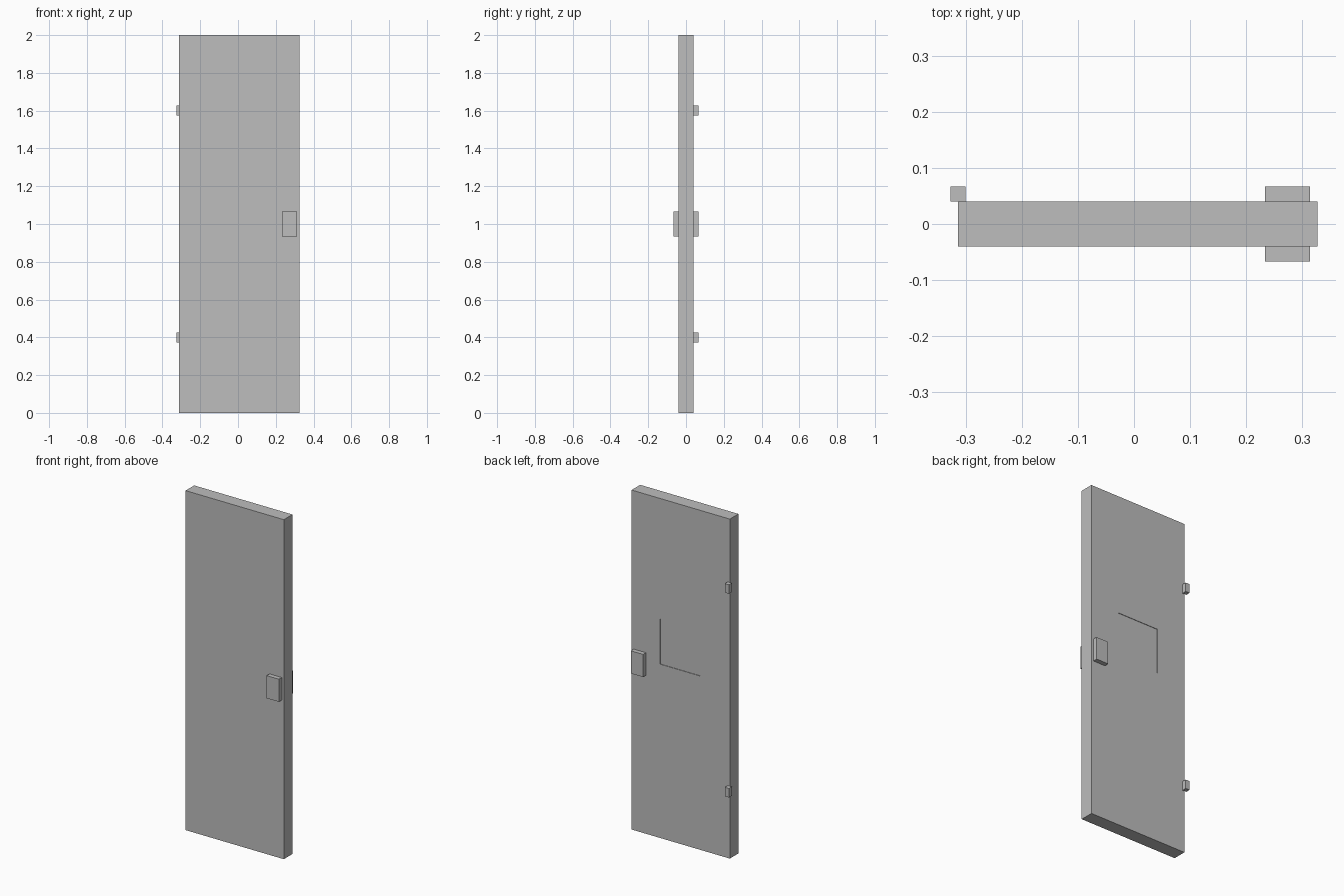
import bpy

default = bpy.data.objects.get("Cube")
if default:
    bpy.data.objects.remove(default, do_unlink=True)

grey = bpy.data.materials.new("plain grey")
grey.use_nodes = True
colour = (0.51, 0.51, 0.51, 1)
grey.diffuse_color = colour
grey.node_tree.nodes["Principled BSDF"].inputs["Base Color"].default_value = colour


def box(name, centre, size):
    bpy.ops.mesh.primitive_cube_add(size=1, location=centre)
    obj = bpy.context.object
    obj.name = name
    obj.scale = size
    bpy.ops.object.transform_apply(location=False, rotation=False, scale=True)
    obj.data.materials.append(grey)
    return obj


UNIT = 2 / 75            # door is 75 units tall, 24 wide and 3 thick
DOOR_X = UNIT / 4
BACK = 1.5 * UNIT

# Door slab
door = box("door", (DOOR_X, 0, 1), (24 * UNIT, 3 * UNIT, 2))

# Shallow square recess in the back
cutter = box("recess_cutter", (DOOR_X, BACK, 1.157), (10 * UNIT, 0.006, 10 * UNIT))
cutter.hide_render = True
cut = door.modifiers.new("recess", 'BOOLEAN')
cut.operation = 'DIFFERENCE'
cut.solver = 'EXACT'
cut.object = cutter
bpy.context.view_layer.objects.active = door
bpy.ops.object.modifier_apply(modifier=cut.name)
bpy.data.objects.remove(cutter, do_unlink=True)

# Handle plates on both faces
for side, y in (("front", -1), ("back", 1)):
    box(side + "_handle", (DOOR_X + 10 * UNIT, y * 2 * UNIT, 1),
        (3 * UNIT, UNIT, 5 * UNIT))

# Hinges on the back edge
for level, z in (("lower", 0.4), ("upper", 1.6)):
    box(level + "_hinge", (DOOR_X - 12 * UNIT, 2 * UNIT, z), (UNIT, UNIT, 2 * UNIT))
